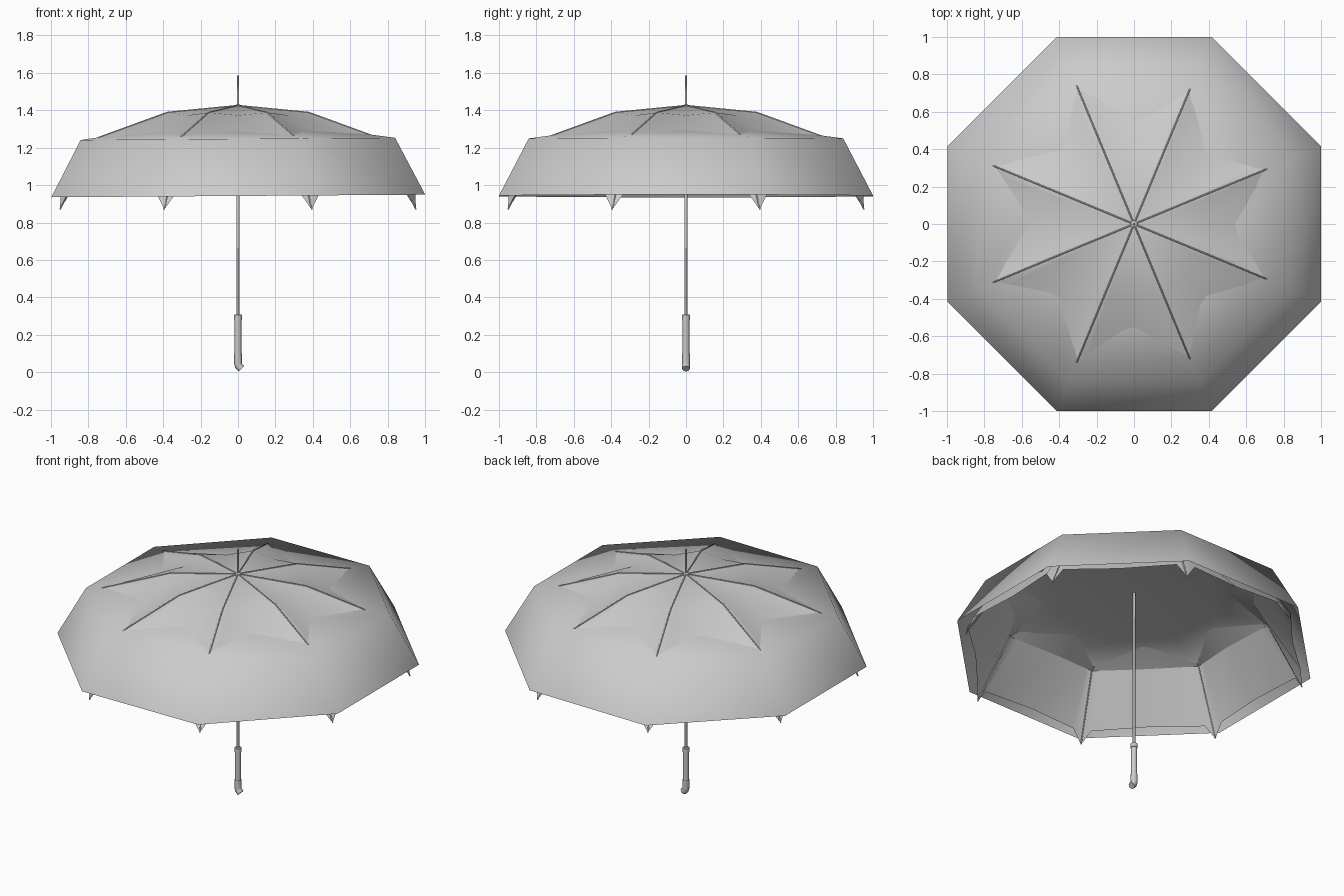
import bpy, bmesh, math
from math import cos, sin, radians, pi

if "Cube" in bpy.data.objects:
    bpy.data.objects.remove(bpy.data.objects["Cube"])

RIBS = [radians(22.5 + 45 * i) for i in range(8)]


def finish(name, bm, angle=30):
    bmesh.ops.recalc_face_normals(bm, faces=bm.faces[:])
    me = bpy.data.meshes.new(name)
    bm.to_mesh(me)
    bm.free()
    ob = bpy.data.objects.new(name, me)
    bpy.context.collection.objects.link(ob)
    bpy.ops.object.select_all(action='DESELECT')
    ob.select_set(True)
    bpy.context.view_layer.objects.active = ob
    bpy.ops.object.shade_smooth_by_angle(angle=radians(angle))
    return ob


def sheet(name, apex_z, rings, angle):
    """Radial cloth: an apex plus closed rings of points."""
    bm = bmesh.new()
    apex = bm.verts.new((0, 0, apex_z))
    vr = [[bm.verts.new(p) for p in ring] for ring in rings]
    n = len(vr[0])
    for i in range(n):
        j = (i + 1) % n
        bm.faces.new((apex, vr[0][i], vr[0][j]))
        for a, b in zip(vr, vr[1:]):
            bm.faces.new((a[i], b[i], b[j], a[j]))
    return finish(name, bm, angle)


def lathe(name, profile, sides=16):
    bm = bmesh.new()
    rings = [[bm.verts.new((r * cos(2 * pi * i / sides), r * sin(2 * pi * i / sides), z))
              for i in range(sides)] for r, z in profile]
    for a, b in zip(rings, rings[1:]):
        for i in range(sides):
            j = (i + 1) % sides
            bm.faces.new((a[i], a[j], b[j], b[i]))
    bm.faces.new(rings[0])
    bm.faces.new(rings[-1])
    return finish(name, bm)


def tube(name, paths, radius):
    cu = bpy.data.curves.new(name, 'CURVE')
    cu.dimensions = '3D'
    cu.bevel_depth = radius
    cu.bevel_resolution = 2
    cu.use_fill_caps = True
    for path in paths:
        sp = cu.splines.new('POLY')
        sp.points.add(len(path) - 1)
        for p, co in zip(sp.points, path):
            p.co = (*co, 1)
    ob = bpy.data.objects.new(name, cu)
    bpy.context.collection.objects.link(ob)
    return ob


# Outer octagonal canopy, tilted very slightly
outer = [[(r * cos(a), r * sin(a), z) for a in RIBS]
         for r, z in ((0.5, 1.30), (0.91, 1.247), (1.082, 0.942))]
canopy = sheet("outer_canopy", 1.325, outer, 60)
canopy.rotation_euler.y = radians(-0.4)
canopy.location.x = 0.008

# Ribbed inner canopy: pushes through the outer one as a star, points below the rim
# each ring: rib radius, rib z, valley radius, valley z
RIB_RINGS = [(0.41, 1.388, 0.38, 1.373), (0.82, 1.25, 0.70, 1.213), (1.03, 0.87, 0.93, 0.955)]
inner = []
for k, (rr, rz, vr, vz) in enumerate(RIB_RINGS):
    ring = []
    for a in RIBS:
        for step in (0, 3.5, 22.5, 41.5):
            off = min(step, 45 - step)
            t = off / 22.5
            x, y = rr * cos(a), rr * sin(a)
            vx, vy = vr * cos(a + pi / 8), vr * sin(a + pi / 8)
            if step > 22.5:
                x, y = rr * cos(a + pi / 4), rr * sin(a + pi / 4)
            z = rz + (vz - rz) * t
            if k == 2 and step:
                z = vz
            ring.append((x + (vx - x) * t, y + (vy - y) * t, z))
    inner.append(ring)
sheet("ribbed_canopy", 1.425, inner, 25)

# Eight thin ribs along the creases
tube("ribs", [[(0, 0, 1.425)] + [(r * cos(a), r * sin(a), z) for r, z, _, _ in RIB_RINGS]
              for a in RIBS], 0.004)

# Shaft, tip and hub
lathe("shaft", [(0.008, 0.28), (0.008, 1.42), (0.006, 1.43), (0.005, 1.585)], 12)
lathe("top_hub", [(0.016, 1.415), (0.016, 1.427), (0.007, 1.432)], 12)

# Grip with collars and bent end
lathe("grip", [(0.018, 0.09), (0.018, 0.28)])
lathe("upper_collar", [(0.017, 0.278), (0.021, 0.28), (0.021, 0.305), (0.017, 0.308)])
tube("handle_end", [[(0, 0, 0.10), (0, 0, 0.05), (0.003, 0, 0.033), (0.018, 0, 0.018)]], 0.021)
